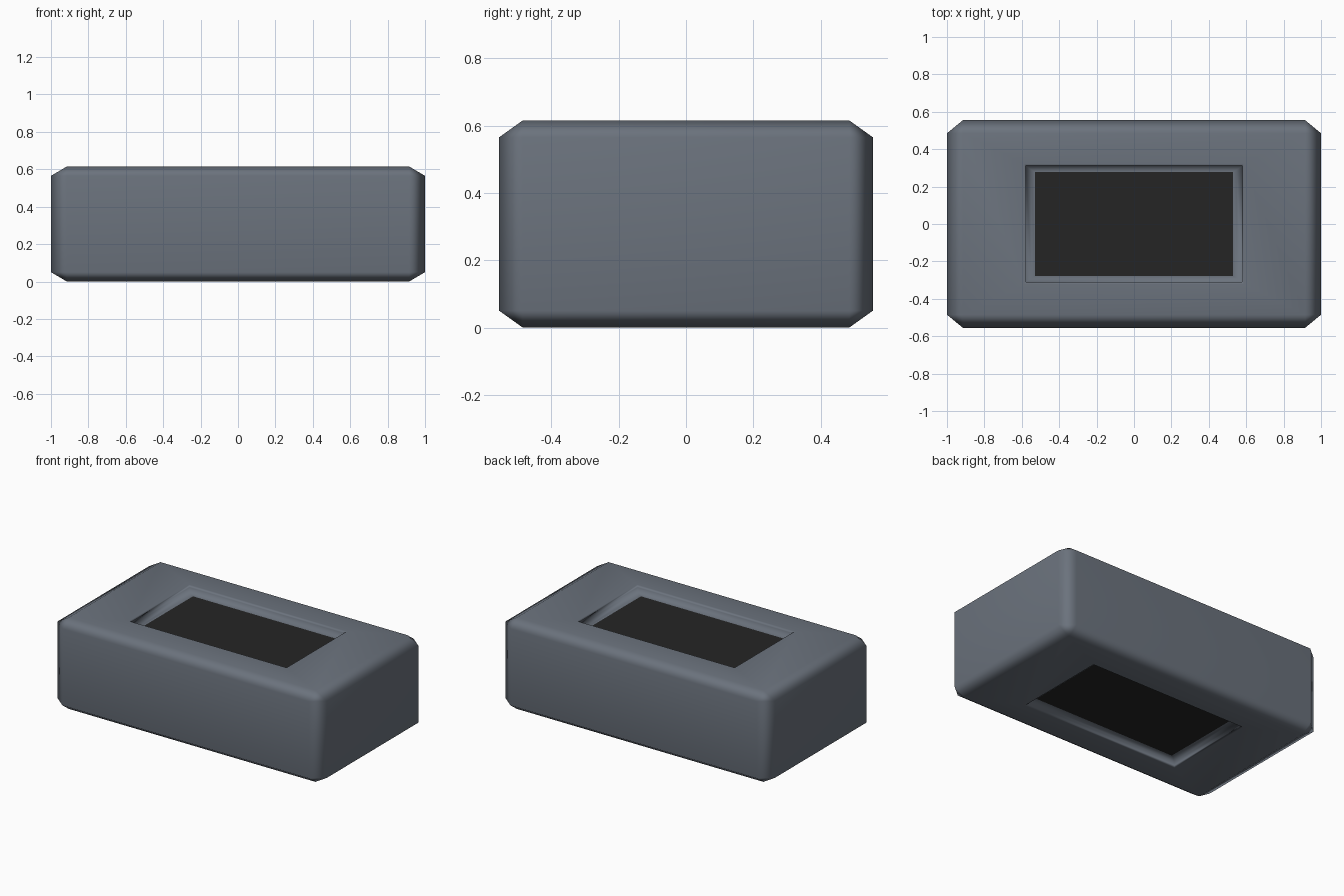
import bpy, bmesh

if "Cube" in bpy.data.objects:
    bpy.data.objects.remove(bpy.data.objects["Cube"])

def material(name, rgb):
    m = bpy.data.materials.new(name)
    m.diffuse_color = (*rgb, 1)
    m.use_nodes = True
    m.node_tree.nodes["Principled BSDF"].inputs["Base Color"].default_value = m.diffuse_color
    return m

# Overall half sizes, and half sizes of the flat faces inside the chamfers
X, Y, Z = 1.0, 0.555, 0.3075
FX, FY, FZ = 0.915, 0.485, 0.2575
# Recess rings: half width, half depth, distance below the surface
RINGS = [(0.585, 0.320, 0.0), (0.577, 0.309, 0.012), (0.577, 0.309, 0.035),
         (0.548, 0.289, 0.048), (0.530, 0.279, 0.048)]

bm = bmesh.new()

# Chamfered block: three points at every corner
for sx in (-1, 1):
    for sy in (-1, 1):
        for sz in (-1, 1):
            for x, y, z in ((X, FY, FZ), (FX, Y, FZ), (FX, FY, Z)):
                bm.verts.new((sx * x, sy * y, sz * z))
bmesh.ops.convex_hull(bm, input=bm.verts[:])
bmesh.ops.dissolve_limit(bm, angle_limit=0.02, verts=bm.verts[:], edges=bm.edges[:])
bmesh.ops.recalc_face_normals(bm, faces=bm.faces[:])

# Recess with a dark panel on the top and the underside
for side in (1, -1):
    face = max(bm.faces, key=lambda f: f.normal.z * side)
    for hx, hy, depth in RINGS:
        bmesh.ops.inset_individual(bm, faces=[face], thickness=0.01)
        for v in face.verts:
            v.co = (hx if v.co.x > 0 else -hx, hy if v.co.y > 0 else -hy,
                    side * (Z - depth))
    face.material_index = 1

for f in bm.faces:
    f.smooth = True
bm.normal_update()
mesh = bpy.data.meshes.new("block")
bm.to_mesh(mesh)
bm.free()
mesh.materials.append(material("slate grey", (0.147, 0.170, 0.205)))
mesh.materials.append(material("near black", (0.018, 0.018, 0.018)))

block = bpy.data.objects.new("block", mesh)
block.location.z = Z
bpy.context.collection.objects.link(block)

# Flat large faces with softly shaded chamfers
wn = block.modifiers.new("soft chamfers", 'WEIGHTED_NORMAL')
wn.keep_sharp = True
